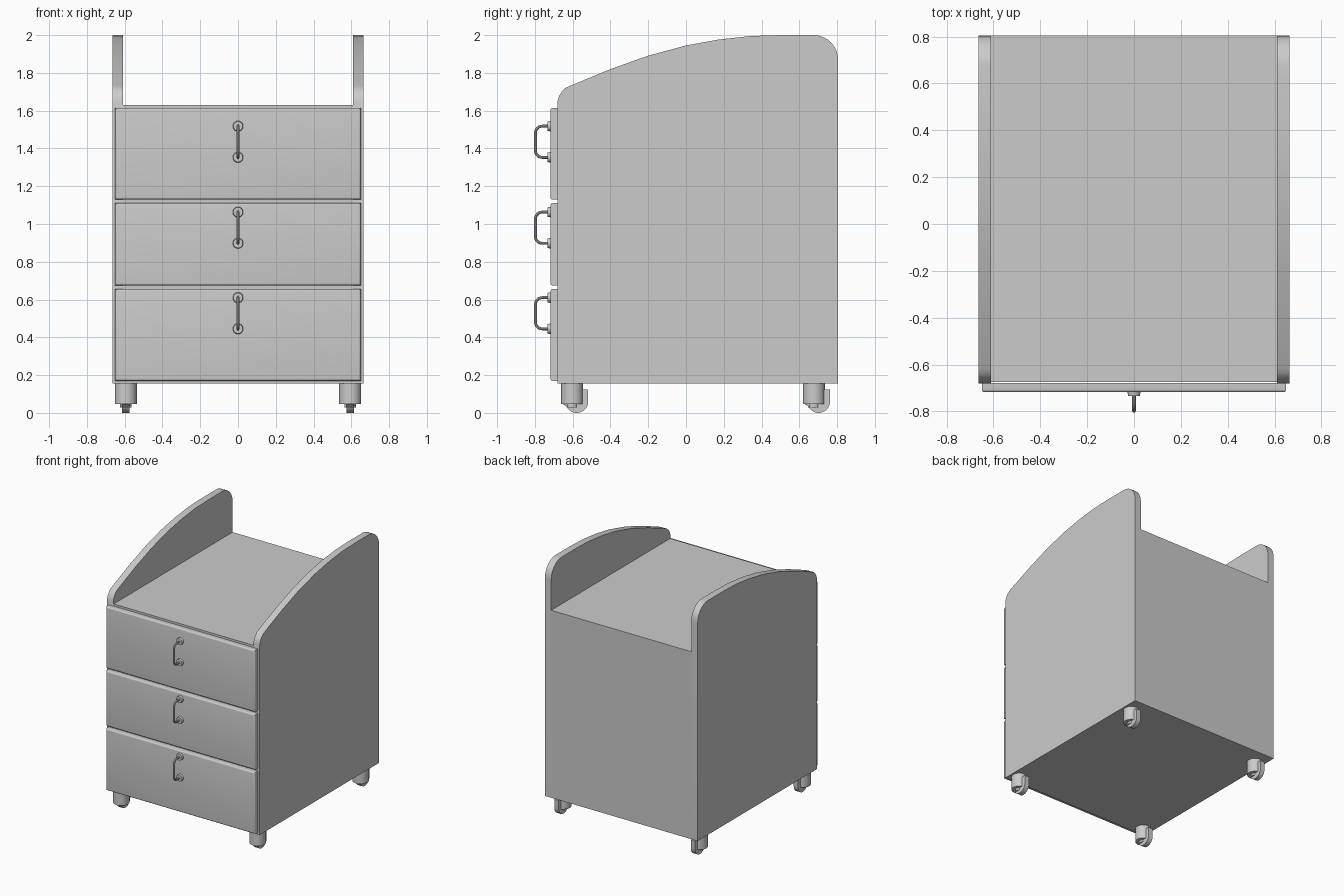
import bpy, bmesh, math
from mathutils import Vector

if "Cube" in bpy.data.objects:
    bpy.data.objects.remove(bpy.data.objects["Cube"])


def finish(ob, smooth=True):
    bpy.ops.object.select_all(action='DESELECT')
    ob.select_set(True)
    bpy.context.view_layer.objects.active = ob
    if smooth:
        bpy.ops.object.shade_smooth_by_angle(angle=math.radians(35))
    return ob


def mesh_object(name, bm):
    bmesh.ops.recalc_face_normals(bm, faces=bm.faces)
    me = bpy.data.meshes.new(name)
    bm.to_mesh(me)
    bm.free()
    ob = bpy.data.objects.new(name, me)
    bpy.context.collection.objects.link(ob)
    return finish(ob)


def box(name, lo, hi, front_bevel=0):
    bm = bmesh.new()
    bmesh.ops.create_cube(bm, size=1)
    for v in bm.verts:
        v.co = Vector([lo[i] + (v.co[i] + 0.5) * (hi[i] - lo[i]) for i in range(3)])
    if front_bevel:
        edges = [e for e in bm.edges if all(abs(v.co.y - lo[1]) < 1e-5 for v in e.verts)]
        bmesh.ops.bevel(bm, geom=edges, offset=front_bevel, segments=4, profile=0.5, affect='EDGES')
    return mesh_object(name, bm)


def extrude_x(name, profile, x0, x1):
    bm = bmesh.new()
    face = bm.faces.new([bm.verts.new((x0, y, z)) for y, z in profile])
    ext = bmesh.ops.extrude_face_region(bm, geom=[face])
    verts = [g for g in ext['geom'] if isinstance(g, bmesh.types.BMVert)]
    bmesh.ops.translate(bm, verts=verts, vec=(x1 - x0, 0, 0))
    return mesh_object(name, bm)


def cylinder(name, loc, r1, r2, depth, rot=(0, 0, 0)):
    bpy.ops.mesh.primitive_cone_add(vertices=32, radius1=r1, radius2=r2, depth=depth,
                                    location=loc, rotation=rot)
    ob = bpy.context.object
    ob.name = name
    return finish(ob)


def arc(cy, cz, r, a0, a1, n):
    return [(cy + r * math.cos(math.radians(a0 + (a1 - a0) * i / n)),
             cz + r * math.sin(math.radians(a0 + (a1 - a0) * i / n))) for i in range(n + 1)]


# Side panels with sweeping top edge
crest = [(0.5, 2.0), (0.34, 1.995), (0.17, 1.976), (0.0, 1.945), (-0.2, 1.891), (-0.4, 1.82)]
side_profile = ([(-0.68, 0.155), (0.805, 0.155)]
                + arc(0.675, 1.87, 0.13, 0, 90, 8) + crest
                + [(-0.615, 1.731), (-0.638, 1.72), (-0.656, 1.703), (-0.671, 1.68), (-0.68, 1.65)])
for s, side in ((-1, "left"), (1, "right")):
    extrude_x(side + "_side_panel", side_profile, s * 0.61, s * 0.665)

# Cabinet body and top
box("cabinet_body", (-0.61, -0.675, 0.155), (0.61, 0.805, 1.63))


# Drawer fronts and pull handles
def handle(name, z_low, z_high):
    y0, y1, r = -0.72, -0.797, 0.035
    pts = [(y0, z_high)]
    pts += arc(y1 + r, z_high - r, r, 90, 180, 6)
    pts += arc(y1 + r, z_low + r, r, 180, 270, 6)
    pts.append((y0, z_low))
    cu = bpy.data.curves.new(name, 'CURVE')
    cu.dimensions = '3D'
    cu.bevel_depth = 0.008
    cu.bevel_resolution = 3
    sp = cu.splines.new('POLY')
    sp.points.add(len(pts) - 1)
    for p, (y, z) in zip(sp.points, pts):
        p.co = (0, y, z, 1)
    ob = bpy.data.objects.new(name, cu)
    bpy.context.collection.objects.link(ob)
    finish(ob, False)
    bpy.ops.object.convert(target='MESH')
    finish(bpy.context.object)
    for z, end in ((z_low, "lower"), (z_high, "upper")):
        cylinder(f"{name}_{end}_rosette", (0, -0.7255, z), 0.028, 0.025, 0.017,
                 (math.pi / 2, 0, 0))


drawers = [("bottom", 0.17, 0.655, 0.61), ("middle", 0.675, 1.11, 1.063), ("top", 1.13, 1.615, 1.518)]
for label, z0, z1, hz in drawers:
    box(label + "_drawer_front", (-0.65, -0.718, z0), (0.65, -0.678, z1), 0.012)
    handle(label + "_drawer_handle", hz - 0.165, hz)

# Casters: housing, neck and curved wheel
wheel_profile = ([(-0.055, 0.05)] + arc(0.025, 0.06, 0.06, 205, 360, 14)
                 + [(0.085, 0.125), (0.05, 0.125), (0.05, 0.05)])
for cy, depth_name in ((-0.603, "front"), (0.677, "rear")):
    for s, side in ((-1, "left"), (1, "right")):
        name = f"{depth_name}_{side}_caster"
        cx = s * 0.594
        cylinder(name + "_housing", (cx, cy, 0.101), 0.058, 0.058, 0.11)
        cylinder(name + "_neck", (cx, cy, 0.038), 0.03, 0.03, 0.018)
        extrude_x(name + "_wheel", [(cy + y, z) for y, z in wheel_profile], cx - 0.019, cx + 0.019)
